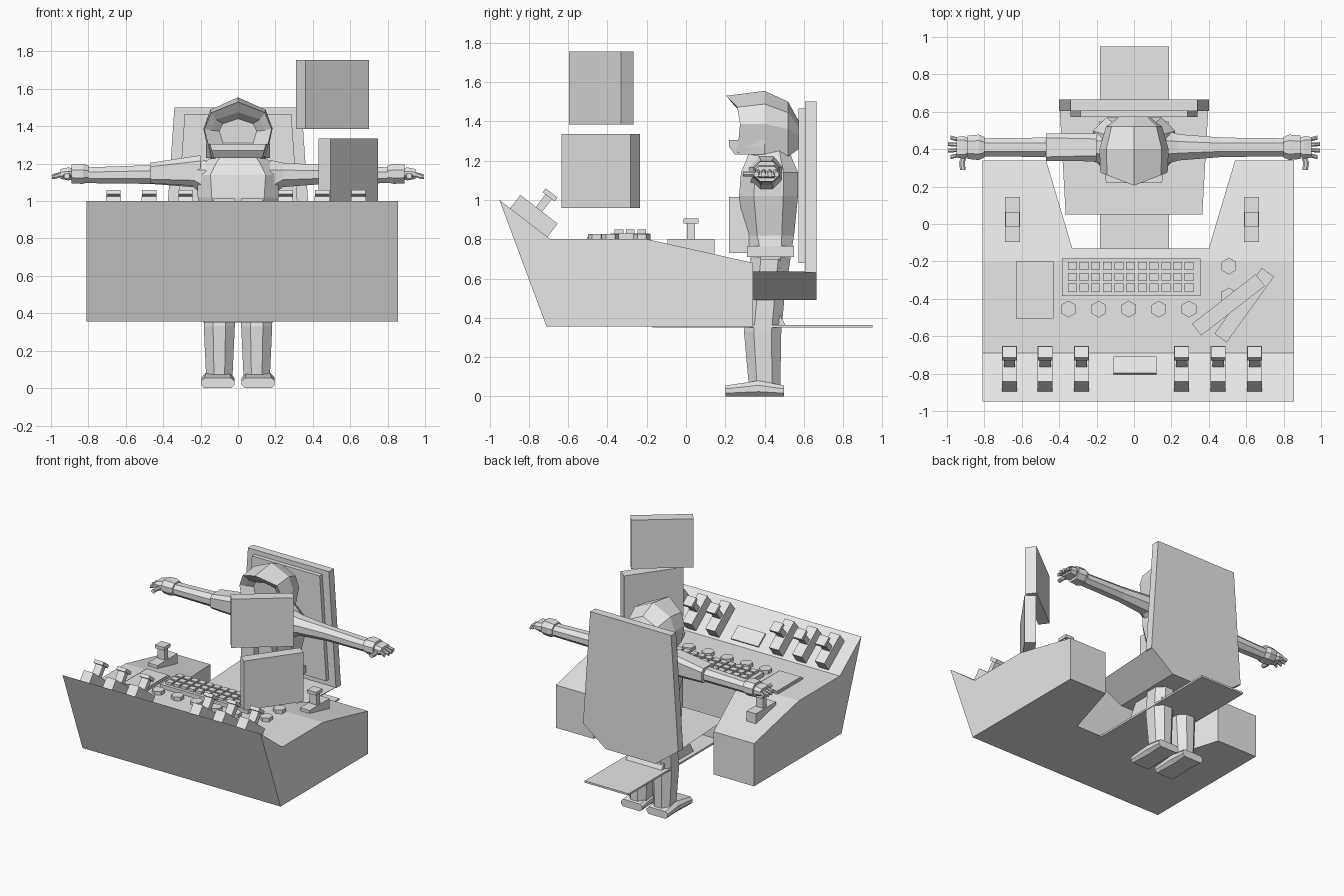
import bpy, bmesh, math
from mathutils import Matrix, Vector

if "Cube" in bpy.data.objects:
    bpy.data.objects.remove(bpy.data.objects["Cube"])

grey = bpy.data.materials.new("plain_grey")
grey.use_nodes = True
grey.diffuse_color = (0.8, 0.8, 0.8, 1)
grey.node_tree.nodes["Principled BSDF"].inputs["Base Color"].default_value = (0.8, 0.8, 0.8, 1)


def finish(name, bm, matrix=None):
    if matrix:
        bm.transform(matrix)
    bmesh.ops.recalc_face_normals(bm, faces=bm.faces)
    mesh = bpy.data.meshes.new(name)
    bm.to_mesh(mesh)
    bm.free()
    mesh.materials.append(grey)
    ob = bpy.data.objects.new(name, mesh)
    bpy.context.collection.objects.link(ob)
    return ob


def add_box(bm, x, y, z):
    size = [b - a for a, b in (x, y, z)]
    mid = [(a + b) / 2 for a, b in (x, y, z)]
    m = Matrix.Translation(mid) @ Matrix.Diagonal((*size, 1))
    bmesh.ops.create_cube(bm, size=1, matrix=m)


def boxes(name, items, matrix=None):
    bm = bmesh.new()
    for item in items:
        add_box(bm, *item)
    return finish(name, bm, matrix)


def loft(name, rings, matrix=None):
    """Skin a list of equal rings and cap both ends."""
    bm = bmesh.new()
    loops = [[bm.verts.new(p) for p in ring] for ring in rings]
    for a, b in zip(loops, loops[1:]):
        for i in range(len(a)):
            j = (i + 1) % len(a)
            bm.faces.new((a[i], a[j], b[j], b[i]))
    bm.faces.new(loops[0])
    bm.faces.new(loops[-1])
    return finish(name, bm, matrix)


def octagon(a, b, cut=0.3):
    """Bevelled rectangle over the ranges a and b."""
    (a0, a1), (b0, b1) = a, b
    c = cut * min(a1 - a0, b1 - b0)
    return [(a0 + c, b0), (a1 - c, b0), (a1, b0 + c), (a1, b1 - c),
            (a1 - c, b1), (a0 + c, b1), (a0, b1 - c), (a0, b0 + c)]


# Console: front block and two side wings
profile = [(-0.95, 1.0), (-0.69, 0.8), (-0.2, 0.8), (-0.13, 0.785), (-0.13, 0.355), (-0.71, 0.355)]
loft("console_front", [[(x, y, z) for y, z in profile] for x in (-0.81, 0.855)])
for name, outer, near, far in (("right_wing", -0.81, -0.33, -0.47), ("left_wing", 0.855, 0.4, 0.54)):
    loft(name, [[(outer, y, 0.355), (inner, y, 0.355), (inner, y, z), (outer, y, z)]
                for y, z, inner in ((-0.13, 0.785, near), (0.34, 0.68, far))])

# Levers on the wings and on the sloped panel
def lever(name, matrix, height=0.07):
    boxes(name, [((-0.04, 0.04), (-0.12, 0.12), (-0.02, height)),
                 ((-0.03, 0.03), (-0.02, 0.02), (height, height + 0.08)),
                 ((-0.038, 0.038), (-0.038, 0.038), (height + 0.08, height + 0.105))], matrix)


for side, x in (("right", -0.65), ("left", 0.628)):
    lever(side + "_wing_lever", Matrix.Translation((x, 0.025, 0.73)))
slope = Matrix.Rotation(math.atan2(-0.2, 0.26), 4, "X")
for i, x in enumerate((-0.665, -0.475, -0.28, 0.255, 0.45, 0.645)):
    lever("panel_lever_%d" % i, Matrix.Translation((x, -0.8, 0.885)) @ slope, 0.085)
boxes("panel_plate", [((-0.115, 0.115), (-0.055, 0.055), (-0.01, 0.012))],
      Matrix.Translation((0.005, -0.76, 0.854)) @ slope)

# Keyboard, touch pad and round buttons
boxes("keyboard_base", [((-0.385, 0.355), (-0.385, -0.185), (0.79, 0.83))])
boxes("keyboard_keys", [((x - 0.024, x + 0.024), (y - 0.022, y + 0.022), (0.82, 0.85))
                        for x in [-0.33 + 0.0625 * i for i in range(11)]
                        for y in (-0.225, -0.283, -0.341)])
boxes("touch_pad", [((-0.63, -0.43), (-0.505, -0.2), (0.79, 0.812)),
                    ((-0.62, -0.44), (-0.495, -0.21), (0.81, 0.818))])
bm = bmesh.new()
for x, y in [(-0.35 + 0.161 * i, -0.455) for i in range(5)] + [(0.507, -0.225), (0.507, -0.385)]:
    bmesh.ops.create_cone(bm, cap_ends=True, segments=6, radius1=0.045, radius2=0.045, depth=0.035,
                          matrix=Matrix.Translation((x, y, 0.81)))
finish("console_buttons", bm)

# Floating screens, each a slab turned about the vertical
for name, start, end, z0, z1 in (("upper_screen", (0.335, -0.565), (0.675, -0.3), 1.385, 1.755),
                                 ("lower_screen", (0.463, -0.61), (0.716, -0.258), 0.96, 1.335)):
    a, b = Vector(start), Vector(end)
    d = (b - a).normalized()
    n = Vector((-d.y, d.x)) * 0.04
    loft(name, [[(p.x, p.y, z) for p in (a - n, b - n, b + n, a + n)] for z in (z0, z1)])

# Chair: cushion, backrest, pedestal and floor plate
loft("seat_cushion", [[(-w, y0, z), (w, y0, z), (v, 0.665, z), (-v, 0.665, z)]
                      for z, w, v, y0 in ((0.49, 0.2, 0.21, 0.1), (0.635, 0.365, 0.4, 0.05))])
for name, y0, y1, low, high in (("backrest", 0.605, 0.665, (0.63, 0.4), (1.5, 0.34)),
                                ("backrest_pad", 0.573, 0.61, (0.68, 0.34), (1.465, 0.285))):
    loft(name, [[(-w, y0, z), (w, y0, z), (w, y1, z), (-w, y1, z)] for z, w in (low, high)])
loft("pedestal", [[(-0.15, y0, z), (0.15, y0, z), (0.15, y1, z), (-0.15, y1, z)]
                  for z, y0, y1 in ((0.356, 0.12, 0.51), (0.5, 0.2, 0.43))])
boxes("floor_plate", [((-0.183, 0.187), (-0.17, 0.95), (0.35, 0.364))])

# Torso with two chest pouches and a belt
loft("torso", [[(x, y, z) for x, y in octagon((-w, w), (y0, y1), 0.25)]
               for z, w, y0, y1 in ((0.62, 0.17, 0.34, 0.52), (0.76, 0.18, 0.32, 0.54),
                                    (0.82, 0.17, 0.3, 0.55), (1.02, 0.215, 0.27, 0.57),
                                    (1.14, 0.22, 0.28, 0.57), (1.21, 0.17, 0.31, 0.54),
                                    (1.27, 0.12, 0.33, 0.52))])
boxes("belt", [((-0.185, 0.185), (0.31, 0.55), (0.71, 0.765))])
boxes("chest_pouches", [((s * 0.075 - 0.055, s * 0.075 + 0.055), (0.22, 0.32), (0.73, 1.015))
                        for s in (-1, 1)])

# Helmet with recessed visor and chin guard
outline = [(0, 1), (0.8, 0.8), (1, 0.5), (0.8, 0), (-0.8, 0), (-1, 0.5), (-0.8, 0.8)]
loft("helmet", [[(u * w, y + bend * abs(u), z0 + v * (z1 - z0)) for u, v in outline]
                for y, w, z0, z1, bend in ((0.31, 0.1, 1.31, 1.44, 0.02), (0.25, 0.145, 1.28, 1.475, 0.05),
                                           (0.205, 0.18, 1.24, 1.53, 0.07), (0.4, 0.185, 1.22, 1.555, 0),
                                           (0.52, 0.15, 1.22, 1.5, 0), (0.575, 0.08, 1.26, 1.4, 0))])
loft("chin_guard", [[(-w, y0, z), (w, y0, z), (0.17, 0.4, z), (-0.17, 0.4, z)]
                    for z, w, y0 in ((1.23, 0.13, 0.25), (1.27, 0.14, 0.22), (1.305, 0.15, 0.22))])

# Limbs, mirrored left and right
for s, side in ((-1, "right"), (1, "left")):
    loft(side + "_arm", [[(s * x, y, z) for y, z in octagon((0.41 - r, 0.41 + r), (c - h, c + h))]
                         for x, r, c, h in ((0.17, 0.09, 1.12, 0.1), (0.24, 0.07, 1.14, 0.065),
                                            (0.47, 0.052, 1.142, 0.05), (0.81, 0.048, 1.138, 0.042))])
    loft(side + "_cuff", [[(s * x, y, z) for y, z in octagon((0.41 - r, 0.41 + r), (1.145 - h, 1.145 + h))]
                          for x, r, h in ((0.8, 0.055, 0.045), (0.83, 0.068, 0.053), (0.89, 0.062, 0.05))])
    loft(side + "_palm", [[(s * x, y, z) for y, z in octagon((0.41 - r, 0.41 + r), (1.145 - h, 1.145 + h))]
                          for x, r, h in ((0.88, 0.045, 0.032), (0.91, 0.06, 0.034), (0.95, 0.055, 0.026))])
    for i in range(4):
        t = i - 1.5
        reach = 1.0 - 0.012 * abs(t)
        loft("%s_finger_%d" % (side, i),
             [[(s * x, y, z) for y, z in octagon((c - 0.011, c + 0.011), (zc - 0.013, zc + 0.013))]
              for x, c, zc in ((0.94, 0.41 + t * 0.028, 1.145), (reach, 0.41 + t * 0.035, 1.13))])
    loft(side + "_thumb", [[(s * (x + u), y, z) for u, z in octagon((-0.015, 0.015), (1.12, 1.148))]
                           for x, y in ((0.9, 0.38), (0.92, 0.33), (0.915, 0.29))])
    loft(side + "_leg", [[(s * 0.1 + x, y, z) for x, y in octagon((-w, w), (y0, y1))]
                         for z, w, y0, y1 in ((0.05, 0.07, 0.32, 0.48), (0.33, 0.083, 0.295, 0.485),
                                              (0.7, 0.085, 0.33, 0.52))])
    loft(side + "_boot", [[(s * 0.108 + x, y, z) for x, z in octagon((-0.088, 0.088), (0, h), 0.3)]
                          for y, h in ((0.2, 0.055), (0.3, 0.07), (0.37, 0.08), (0.5, 0.055))])

# Padded sleeve on the right upper arm
loft("right_sleeve", [[(-x, y, z) for y, z in octagon((0.41 - r, 0.41 + r), (z0, z1), 0.2)]
                      for x, r, z0, z1 in ((0.2, 0.075, 1.08, 1.245), (0.47, 0.073, 1.095, 1.205))])
